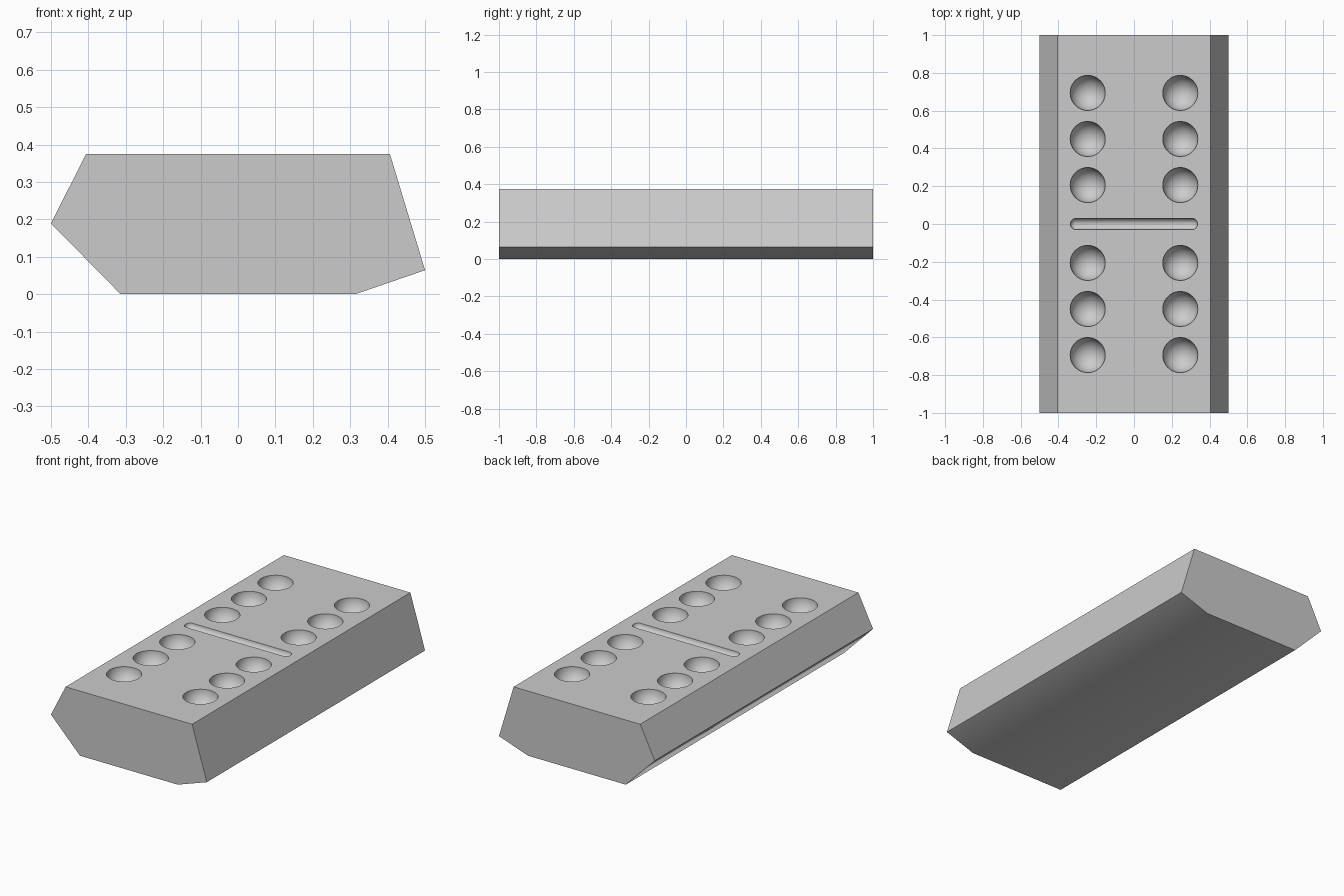
import bpy
import bmesh
from math import pi, radians, copysign
from mathutils import Matrix

if "Cube" in bpy.data.objects:
    bpy.data.objects.remove(bpy.data.objects["Cube"])

TOP = 0.375
grey = bpy.data.materials.new("plain grey")
grey.use_nodes = True
COLOUR = (0.6, 0.6, 0.6, 1)
grey.diffuse_color = COLOUR
grey.node_tree.nodes["Principled BSDF"].inputs["Base Color"].default_value = COLOUR


def make_object(name, bm):
    bmesh.ops.recalc_face_normals(bm, faces=bm.faces)
    mesh = bpy.data.meshes.new(name)
    bm.to_mesh(mesh)
    bm.free()
    mesh.materials.append(grey)
    obj = bpy.data.objects.new(name, mesh)
    bpy.context.collection.objects.link(obj)
    return obj


# Tile body: an uneven six-sided profile pushed along y
profile = [(-0.406, TOP), (0.406, TOP), (0.5, 0.064),
           (0.314, 0), (-0.314, 0), (-0.5, 0.189)]
bm = bmesh.new()
end = bm.faces.new([bm.verts.new((x, -1, z)) for x, z in profile])
pushed = bmesh.ops.extrude_face_region(bm, geom=[end], use_keep_orig=True)
back = [v for v in pushed["geom"] if isinstance(v, bmesh.types.BMVert)]
bmesh.ops.translate(bm, verts=back, vec=(0, 2, 0))
tile = make_object("domino_tile", bm)

# Cutter for the round pips: two columns of three on each half
bm = bmesh.new()
for x in (-0.245, 0.245):
    for y in (0.206, 0.45, 0.694):
        for side in (-1, 1):
            bmesh.ops.create_uvsphere(
                bm, u_segments=48, v_segments=25, radius=0.093,
                matrix=Matrix.Translation((x, side * y, TOP)))

# Cutter for the dividing groove: a sphere stretched into a capsule along x
groove = bmesh.ops.create_uvsphere(
    bm, u_segments=32, v_segments=17, radius=0.03,
    matrix=Matrix.Rotation(pi / 2, 4, "Y"))
for v in groove["verts"]:
    v.co.x += copysign(0.307, v.co.x)
    v.co.z += TOP
cutter = make_object("pip_and_groove_cutter", bm)
cutter.hide_render = True

# Carve the pips and groove, then drop the cutter
carve = tile.modifiers.new("carve", "BOOLEAN")
carve.operation = "DIFFERENCE"
carve.solver = "EXACT"
carve.object = cutter
bpy.ops.object.select_all(action="DESELECT")
bpy.context.view_layer.objects.active = tile
tile.select_set(True)
bpy.ops.object.modifier_apply(modifier=carve.name)
bpy.data.objects.remove(cutter)

# Soft underside and bowls, crisp outer edges
bpy.ops.object.shade_smooth_by_angle(angle=radians(50))
